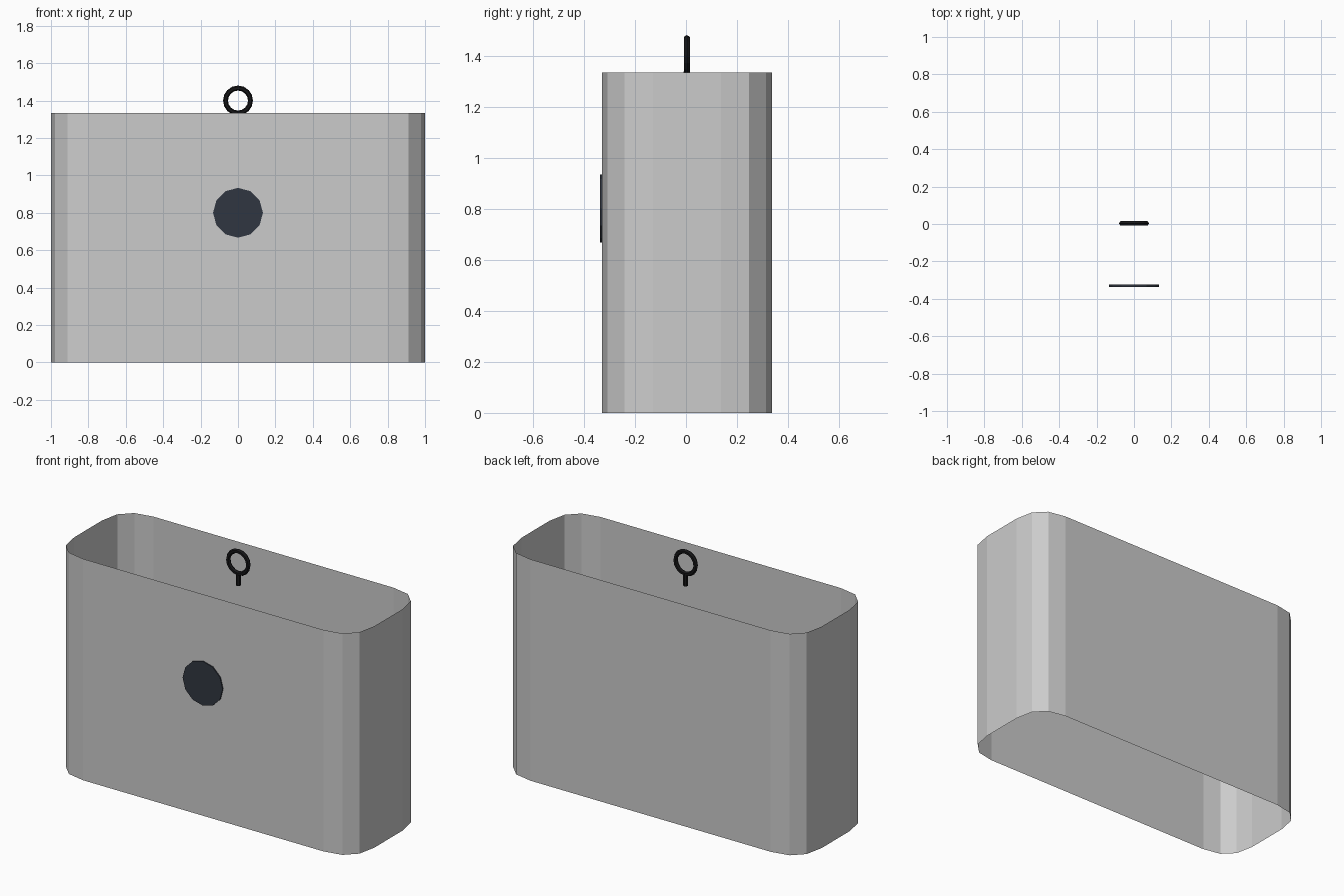
import bpy, bmesh
from math import pi, cos, sin

if "Cube" in bpy.data.objects:
    bpy.data.objects.remove(bpy.data.objects["Cube"])

CY = 0.0033                      # body centre in y
HX, HY, H, R = 1.0, 0.3333, 1.3333, 0.2


def paint(obj, name, rgb):
    mat = bpy.data.materials.new(name)
    mat.diffuse_color = (*rgb, 1)
    mat.use_nodes = True
    mat.node_tree.nodes["Principled BSDF"].inputs["Base Color"].default_value = mat.diffuse_color
    obj.data.materials.append(mat)


def mesh_object(name, verts, faces):
    mesh = bpy.data.meshes.new(name)
    mesh.from_pydata(verts, [], faces)
    bm = bmesh.new()
    bm.from_mesh(mesh)
    bmesh.ops.recalc_face_normals(bm, faces=bm.faces)
    bm.to_mesh(mesh)
    bm.free()
    obj = bpy.data.objects.new(name, mesh)
    bpy.context.collection.objects.link(obj)
    return obj


# Open sleeve: rounded rectangle with quadratic-curve corners, no top or bottom
outline = []
for sx, sy in ((1, 1), (-1, 1), (-1, -1), (1, -1)):
    corner = []
    for i in range(4):
        t = i / 3
        corner.append((sx * (HX - R * t * t), CY + sy * (HY - R * (1 - t) ** 2)))
    outline += corner if sx * sy > 0 else corner[::-1]
n = len(outline)
verts = [(x, y, z) for z in (0, H) for x, y in outline]
mesh_object("sleeve_wall", verts,
            [(i, (i + 1) % n, n + (i + 1) % n, n + i) for i in range(n)])

# Round button on the front face
bpy.ops.mesh.primitive_cylinder_add(vertices=12, radius=0.1333, depth=0.0133,
                                    location=(0, CY - HY, 0.8), rotation=(pi / 2, 0, 0))
button = bpy.context.object
button.name = "front_button"
paint(button, "dark_slate", (0.03, 0.037, 0.052))

# Hanging ring with a six-sided cross-section
N, M = 16, 6
verts = []
for i in range(N):
    a = 2 * pi * i / N
    for j in range(M):
        b = 2 * pi * j / M
        rad = 0.0667 + 0.0133 * cos(b)
        verts.append((rad * cos(a), CY + 0.0133 * sin(b), 1.4 + rad * sin(a)))
ring = mesh_object("hanging_ring", verts,
                   [(i * M + j, (i + 1) % N * M + j,
                     (i + 1) % N * M + (j + 1) % M, i * M + (j + 1) % M)
                    for i in range(N) for j in range(M)])
paint(ring, "black", (0.008, 0.008, 0.009))

# Short stem below the ring
bpy.ops.mesh.primitive_cylinder_add(vertices=6, radius=0.0133, depth=0.0767,
                                    location=(0, CY, 1.3))
stem = bpy.context.object
stem.name = "ring_stem"
stem.data.materials.append(ring.data.materials[0])
